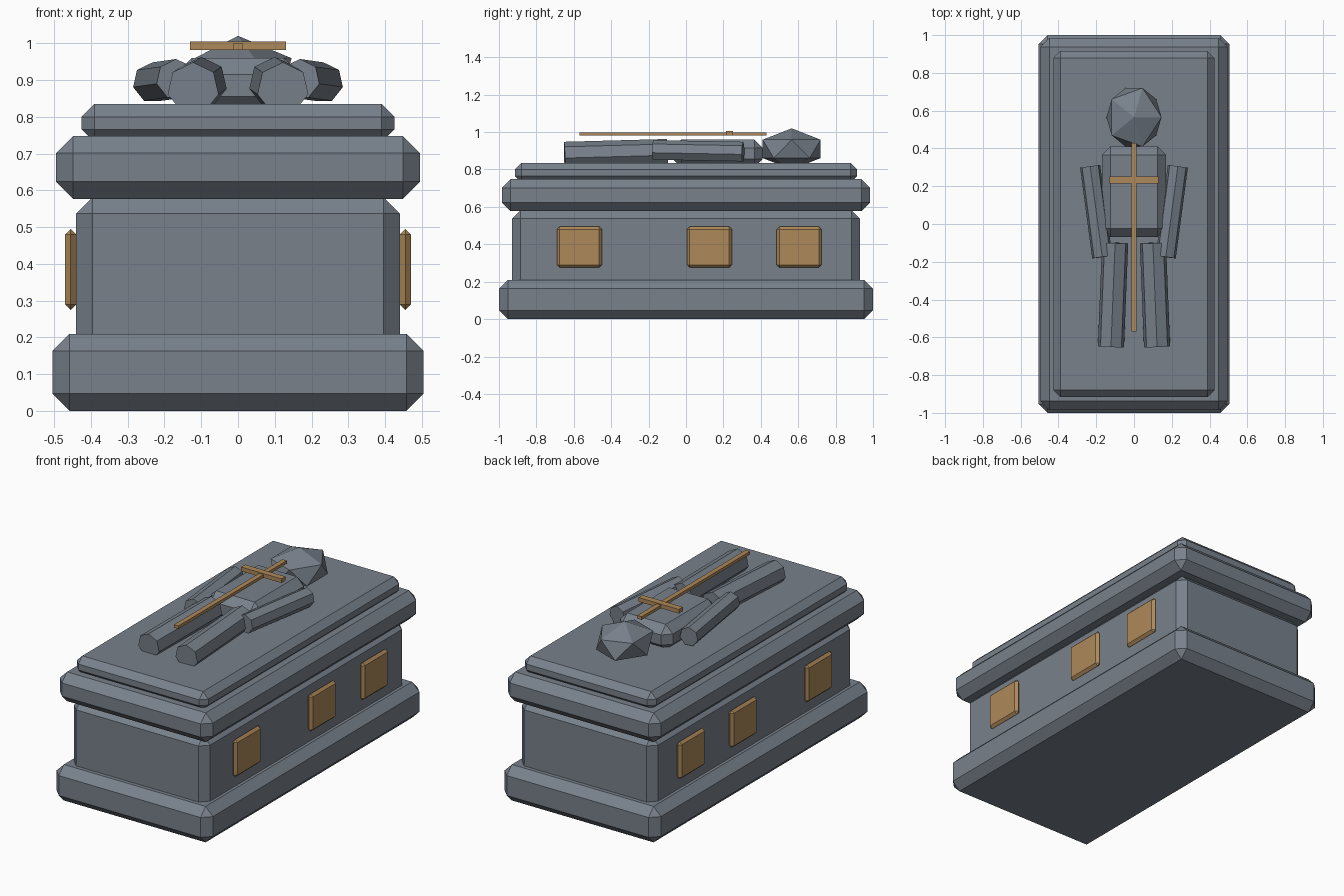
import bpy
import bmesh
from mathutils import Matrix, Vector

cube = bpy.data.objects.get("Cube")
if cube:
    bpy.data.objects.remove(cube, do_unlink=True)


def material(name, rgb):
    mat = bpy.data.materials.new(name)
    mat.use_nodes = True
    mat.diffuse_color = (*rgb, 1)
    bsdf = next(n for n in mat.node_tree.nodes if n.type == "BSDF_PRINCIPLED")
    bsdf.inputs["Base Color"].default_value = (*rgb, 1)
    return mat


stone = material("blue grey stone", (0.19, 0.22, 0.26))
bronze = material("bronze", (0.42, 0.25, 0.10))


def finish(name, bm, mat):
    mesh = bpy.data.meshes.new(name)
    bm.to_mesh(mesh)
    bm.free()
    mesh.materials.append(mat)
    obj = bpy.data.objects.new(name, mesh)
    bpy.context.collection.objects.link(obj)
    return obj


def block(name, low, high, mat, bevel=0.0):
    """Box between two corners, with chamfered edges."""
    low, high = Vector(low), Vector(high)
    bm = bmesh.new()
    bmesh.ops.create_cube(bm, size=1)
    bmesh.ops.scale(bm, vec=high - low, verts=bm.verts)
    bmesh.ops.translate(bm, vec=(low + high) / 2, verts=bm.verts)
    if bevel:
        bmesh.ops.bevel(bm, geom=bm.edges[:], offset=bevel, segments=1,
                        affect="EDGES", clamp_overlap=True)
    return finish(name, bm, mat)


def slab(name, half_x, half_y, bottom, top, bevel):
    block(name, (-half_x, -half_y, bottom), (half_x, half_y, top), stone, bevel)


def limb(name, start, end, radius):
    """Seven-sided rod with one edge line along its top."""
    start, end = Vector(start), Vector(end)
    axis = (end - start).normalized()
    side = axis.cross(Vector((0, 0, 1))).normalized()
    up = side.cross(axis)
    turn = Matrix((up, -side, axis)).transposed().to_4x4()
    bm = bmesh.new()
    bmesh.ops.create_cone(bm, cap_ends=True, segments=7, radius1=radius,
                          radius2=radius, depth=(end - start).length)
    # Put a corner of the rod on the upward axis
    first = max(bm.verts, key=lambda v: v.co.x).co.copy()
    spin = Vector((first.x, first.y)).angle_signed(Vector((1, 0)))
    bmesh.ops.rotate(bm, matrix=Matrix.Rotation(-spin, 3, "Z"), verts=bm.verts)
    bmesh.ops.transform(bm, matrix=Matrix.Translation((start + end) / 2) @ turn,
                        verts=bm.verts)
    bmesh.ops.recalc_face_normals(bm, faces=bm.faces)
    finish(name, bm, stone)


# Tomb chest, from the ground up
slab("plinth", 0.505, 1.0, 0.0, 0.21, 0.047)
slab("chest", 0.44, 0.93, 0.16, 0.582, 0.045)
slab("cornice", 0.495, 0.985, 0.577, 0.748, 0.047)
slab("lid", 0.425, 0.915, 0.73, 0.835, 0.035)

# Side plaques and the figure's limbs, on both sides
for side, s in (("left", 1), ("right", -1)):
    for place, y in (("front", -0.57), ("middle", 0.125), ("back", 0.605)):
        x = s * 0.455
        block(f"{side}_{place}_plaque", (x - 0.015, y - 0.12, 0.275),
              (x + 0.015, y + 0.12, 0.495), bronze, 0.0149)
    limb(f"{side}_leg", (s * 0.1, -0.1, 0.892), (s * 0.122, -0.65, 0.877), 0.071)
    limb(f"{side}_arm", (s * 0.232, 0.305, 0.893), (s * 0.168, -0.175, 0.902), 0.055)

# Reclining figure
block("torso", (-0.17, -0.07, 0.81), (0.17, 0.41, 0.96), stone, 0.045)
bm = bmesh.new()
bmesh.ops.create_icosphere(bm, subdivisions=1, radius=1)
bmesh.ops.scale(bm, vec=(0.163, 0.182, 0.11), verts=bm.verts)
bmesh.ops.translate(bm, vec=(0, 0.565, 0.91), verts=bm.verts)
finish("head", bm, stone)

# Sword above the figure
block("sword_blade", (-0.014, -0.57, 0.981), (0.014, 0.43, 0.999), bronze)
block("sword_guard", (-0.13, 0.215, 0.981), (0.13, 0.252, 1.005), bronze)
